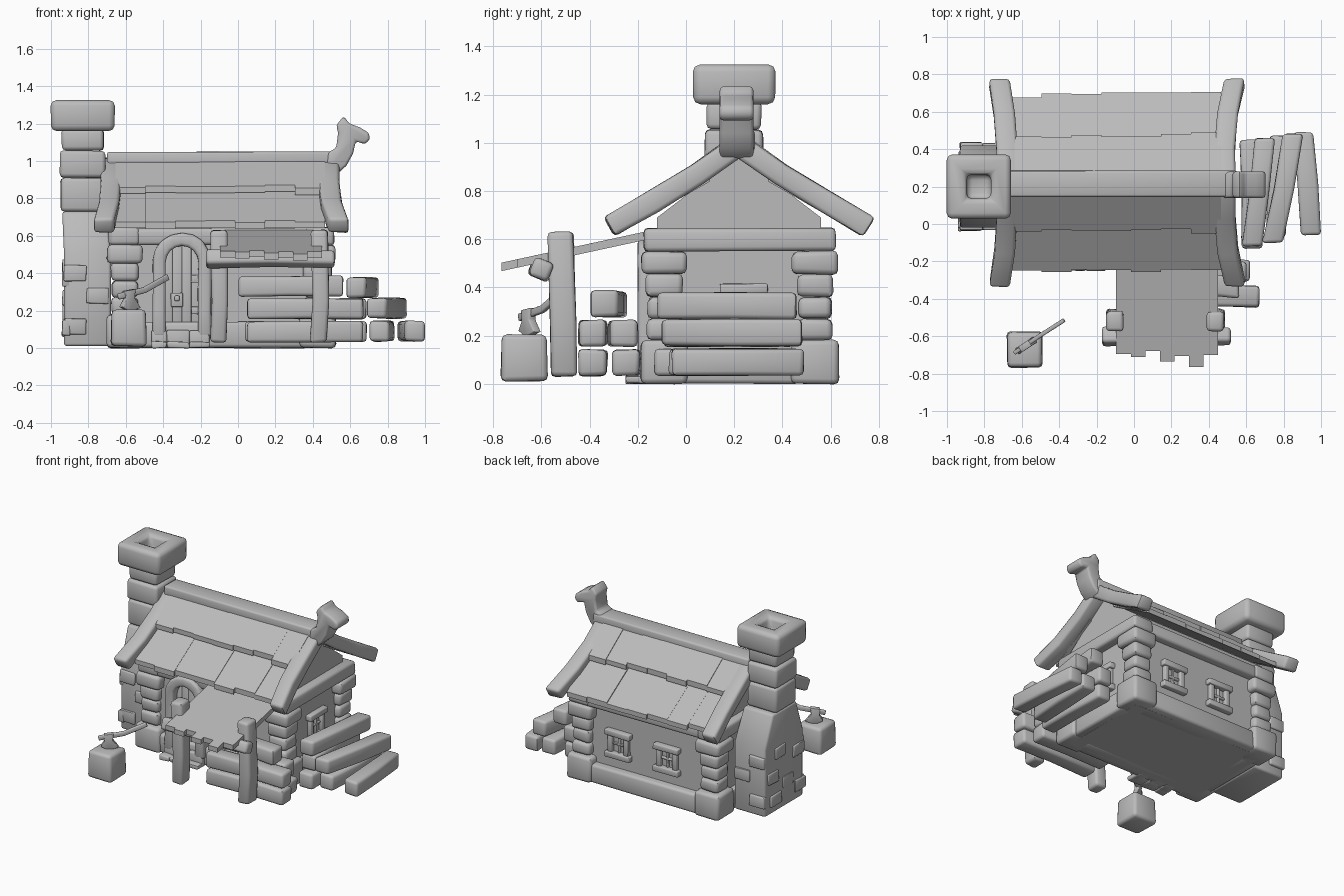
import bpy, bmesh, math, random
from mathutils import Vector

random.seed(4)
MID = 0.22                      # y of the ridge, the house mirrors about it
grey = bpy.data.materials.new("plain_grey")
grey.diffuse_color = (0.5, 0.5, 0.5, 1)


def loft(name, rings, bevel=0.015, jitter=0.0):
    """Skin closed rings of points, cap both ends, round the sharp edges."""
    bm = bmesh.new()
    vr = [[bm.verts.new(Vector(p) + Vector([random.uniform(-jitter, jitter) for _ in range(3)]))
           for p in r] for r in rings]
    n = len(vr[0])
    for a, b in zip(vr, vr[1:]):
        for i in range(n):
            bm.faces.new((a[i], a[(i + 1) % n], b[(i + 1) % n], b[i]))
    bm.faces.new(vr[0][::-1])
    bm.faces.new(vr[-1])
    bmesh.ops.recalc_face_normals(bm, faces=bm.faces)
    if bevel:
        edges = [e for e in bm.edges if e.calc_face_angle(0) > 0.4]
        bmesh.ops.bevel(bm, geom=edges, offset=bevel, segments=2, profile=0.5,
                        affect='EDGES', clamp_overlap=True)
    me = bpy.data.meshes.new(name)
    bm.to_mesh(me)
    bm.free()
    for p in me.polygons:
        p.use_smooth = True
    me.set_sharp_from_angle(angle=math.radians(48))
    me.materials.append(grey)
    ob = bpy.data.objects.new(name, me)
    bpy.context.collection.objects.link(ob)
    return ob


def rect(x0, x1, y0, y1, z):
    return [(x0, y0, z), (x1, y0, z), (x1, y1, z), (x0, y1, z)]


def block(name, x0, x1, y0, y1, z0, z1, bevel=0.018, jitter=0.004):
    return loft(name, [rect(x0, x1, y0, y1, z0), rect(x0, x1, y0, y1, z1)], bevel, jitter)


def beam(name, pts, w, h, side, bevel=0.018, jitter=0.004):
    """Sweep a w x h rectangle along points; w lies along the side vector."""
    pts = [Vector(p) for p in pts]
    s = Vector(side).normalized()
    rings = []
    for i, p in enumerate(pts):
        t = (pts[min(i + 1, len(pts) - 1)] - pts[max(i - 1, 0)]).normalized()
        u = t.cross(s).normalized()
        rings.append([p + s * a * w / 2 + u * b * h / 2
                      for a, b in ((-1, -1), (1, -1), (1, 1), (-1, 1))])
    return loft(name, rings, bevel, jitter)


def prism_x(name, prof, x0, x1, bevel=0.0):
    return loft(name, [[(x, y, z) for y, z in prof] for x in (x0, x1)], bevel)


# House body with gables
prism_x("house_walls", [(-0.12, 0.0), (-0.12, 0.69), (MID, 0.95), (0.56, 0.69), (0.56, 0.0)],
        -0.63, 0.45)

# Corner stone stacks
for cx in (-0.605, 0.425):
    for cy in (-0.09, 0.535):
        for z0, z1, r in ((0.0, 0.18, 0.098), (0.18, 0.27, 0.072), (0.27, 0.36, 0.07),
                          (0.36, 0.455, 0.075), (0.455, 0.55, 0.096)):
            block("corner_stone", cx - r, cx + r, cy - r, cy + r, z0, z1, 0.022)

# Sill beams and top beams
for y in (-0.1, 0.545):
    block("long_top_beam", -0.69, 0.51, y - 0.07, y + 0.07, 0.55, 0.64)
    block("long_sill", -0.55, 0.37, y - 0.07, y + 0.07, 0.0, 0.14)
for x in (-0.605, 0.435):
    block("side_top_beam", x - 0.08, x + 0.08, -0.175, 0.62, 0.55, 0.645)
    block("side_sill", x - 0.07, x + 0.07, -0.03, 0.47, 0.0, 0.14)

# Shingle rows, front and back
N = 7
for flip in (False, True):
    for row, (ya, za, yb, zb) in (("lower", (0.10, 0.90, -0.25, 0.675)),
                                  ("upper", (0.20, 1.035, -0.035, 0.865))):
        for i in range(N):
            d = random.uniform(-0.018, 0.015)
            k = (za - zb) / (ya - yb)
            e = random.uniform(-0.004, 0.004)
            prof = [(ya, za + e), (yb + d, zb + d * k + e),
                    (yb + d, zb + d * k - 0.035), (ya, za - 0.06)]
            if flip:
                prof = [(2 * MID - y, z) for y, z in prof]
            w = 1.12 / N
            prism_x(row + "_shingle", prof, -0.655 + i * w, -0.655 + (i + 1) * w)

# Barge boards
for x0, out, spread in ((0.485, 1, 1.0), (-0.68, -1, 0.75)):
    for flip in (False, True):
        pts = [(x0 + out * o * spread, 2 * MID - y if flip else y, z)
               for y, z, o in ((0.215, 0.985, 0), (0.05, 0.87, 0),
                               (-0.14, 0.755, 0.015), (-0.32, 0.65, 0.052))]
        beam("barge_board", pts, 0.11, 0.09, (1, 0, 0))

# Ridge beam with carved animal head
block("ridge_beam", -0.70, 0.55, 0.145, 0.285, 0.965, 1.05, 0.012, 0.002)
head = [(0.47, 0.95), (0.48, 1.045), (0.525, 1.07), (0.535, 1.15), (0.525, 1.19), (0.565, 1.24),
        (0.595, 1.20), (0.65, 1.18), (0.70, 1.15), (0.705, 1.115), (0.68, 1.09),
        (0.63, 1.105), (0.615, 1.04), (0.58, 0.975), (0.53, 0.93)]
loft("ridge_head", [[(x, y, z) for x, z in head] for y in (0.14, 0.28)], 0.014)

# Chimney base, stack, hollow cap and raised bricks
loft("chimney_base", [rect(-0.93, -0.68, -0.02, 0.42, 0.01), rect(-0.93, -0.68, -0.02, 0.42, 0.50),
                      rect(-0.94, -0.70, 0.07, 0.34, 0.73)], 0.015)
for z0, z1, r in ((0.73, 0.91, 0.12), (0.91, 1.055, 0.122), (1.055, 1.17, 0.113)):
    block("chimney_stone", -0.83 - r, -0.83 + r, 0.2 - r, 0.2 + r, z0, z1, 0.02)
loft("chimney_cap", [rect(-0.83 - r, -0.83 + r, 0.2 - r, 0.2 + r, z) for r, z in
                     ((0.17, 1.16), (0.172, 1.325), (0.065, 1.325), (0.065, 1.22))], 0.03)
for y, z in ((0.02, 0.11), (0.30, 0.10), (0.16, 0.19), (0.33, 0.27), (0.04, 0.37), (0.25, 0.43)):
    block("chimney_brick", -0.94, -0.90, y - 0.06, y + 0.06, z - 0.042, z + 0.042, 0.008)
for x, z in ((-0.87, 0.115), (-0.75, 0.28), (-0.87, 0.40)):
    for y in (-0.01, 0.41):
        block("chimney_brick", x - 0.06, x + 0.06, y - 0.025, y + 0.025, z - 0.042, z + 0.042, 0.008)


# Windows: u runs along the wall, the frame straddles the wall plane
def window(c, axis):
    def bar(name, u, z, hu, hz, d):
        hx, hy = (hu, d) if axis == 'x' else (d, hu)
        x, y = (c[0] + u, c[1]) if axis == 'x' else (c[0], c[1] + u)
        block(name, x - hx, x + hx, y - hy, y + hy, c[2] + z - hz, c[2] + z + hz, 0.006, 0.002)
    bar("window_lintel", 0, 0.08, 0.1, 0.02, 0.04)
    bar("window_sill", 0, -0.08, 0.1, 0.02, 0.04)
    for s in (-1, 1):
        bar("window_jamb", s * 0.065, 0, 0.018, 0.065, 0.028)
    bar("window_mullion", 0, 0, 0.009, 0.065, 0.014)
    bar("window_crossbar", 0, 0, 0.05, 0.009, 0.014)


window((0.14, 0.56, 0.315), 'x')
window((-0.25, 0.56, 0.315), 'x')
window((0.45, 0.24, 0.315), 'y')

# Arched door, its frame, fittings and step stones
CX, CZ, R = -0.30, 0.46, 0.122
arch = [(CX - R, -0.15, z) for z in (0.06, 0.2, 0.34)]
arch += [(CX - R * math.cos(a * math.pi / 8), -0.15, CZ + R * math.sin(a * math.pi / 8))
         for a in range(9)]
arch += [(CX + R, -0.15, z) for z in (0.34, 0.2, 0.06)]
beam("door_frame", arch, 0.10, 0.07, (0, 1, 0), 0.016, 0.003)
for i in range(4):
    x = CX - 0.1 + i * 0.05
    top = CZ + math.sqrt(0.12 ** 2 - (x + 0.025 - CX) ** 2)
    block("door_plank", x, x + 0.05, -0.145, -0.11, 0.08, top, 0.005, 0.001)
block("door_lock", -0.36, -0.295, -0.157, -0.14, 0.22, 0.295, 0.004, 0.001)
block("door_knob", -0.34, -0.312, -0.18, -0.15, 0.25, 0.28, 0.008, 0)
for z in (0.20, 0.37):
    block("door_hinge", -0.25, -0.19, -0.157, -0.14, z - 0.02, z + 0.02, 0.004, 0.002)
for x0, x1 in ((-0.46, -0.38), (-0.38, -0.26), (-0.26, -0.15)):
    block("step_stone", x0, x1, -0.20, -0.10, 0.0, 0.095, 0.01)
    block("step_slab", x0, x1, -0.25, -0.15, 0.0, 0.035, 0.008)

# Porch awning, cross beam and posts
ends = (-0.695, -0.71, -0.68, -0.735, -0.705, -0.765, -0.70)
for i, y in enumerate(ends):
    z = 0.635 + (y + 0.15) * 0.215
    w = 0.545 / len(ends)
    prism_x("awning_plank", [(-0.13, 0.64), (y, z), (y, z - 0.035), (-0.13, 0.605)],
            -0.095 + i * w, -0.095 + (i + 1) * w)
beam("awning_beam", [(-0.17, -0.60, 0.475), (0.17, -0.60, 0.48), (0.52, -0.60, 0.475)],
     0.09, 0.085, (0, 0.93, -0.35))
for x in (-0.102, 0.435):
    beam("awning_post", [(x - 0.005, -0.505, 0.03), (x + 0.006, -0.51, 0.25), (x, -0.52, 0.63)],
         0.09, 0.105, (1, 0, 0))

# Log pile in front, running along x
for x0, x1, ya, yb, z in ((0.0, 0.56, -0.30, -0.34, 0.33), (0.05, 0.67, -0.39, -0.39, 0.21),
                          (0.12, 0.60, -0.27, -0.26, 0.21), (0.05, 0.67, -0.39, -0.39, 0.087),
                          (0.04, 0.62, -0.25, -0.25, 0.087)):
    beam("front_log", [(x0, ya, z), ((x0 + x1) / 2, (ya + yb) / 2 + 0.008, z), (x1, yb, z)],
         0.113, 0.11, (0, 1, 0))

# Log pile at the side, running along y
for xa, ya, xb, yb, z in ((0.63, -0.12, 0.70, 0.46, 0.322), (0.63, -0.09, 0.62, 0.45, 0.21),
                          (0.74, -0.10, 0.85, 0.48, 0.213), (0.63, -0.13, 0.62, 0.44, 0.09),
                          (0.755, -0.07, 0.78, 0.47, 0.09), (0.945, -0.06, 0.905, 0.49, 0.09)):
    beam("side_log", [(xa, ya, z), ((xa + xb) / 2 + 0.006, (ya + yb) / 2, z), (xb, yb, z)],
         0.108, 0.11, (1, 0, 0))

# Chopping block and axe
loft("chopping_block", [rect(-0.68, -0.49, -0.77, -0.575, 0.01),
                        rect(-0.675, -0.495, -0.765, -0.58, 0.205)], 0.022, 0.003)
beam("axe_handle", [(-0.64, -0.69, 0.275), (-0.50, -0.595, 0.31), (-0.375, -0.515, 0.38)],
     0.022, 0.032, (-0.55, 0.83, 0), 0.006, 0)
blade = [(-0.03, 0.305), (0.035, 0.315), (0.03, 0.265), (0.07, 0.215), (0.0, 0.195), (-0.05, 0.22),
         (-0.025, 0.26)]
loft("axe_head", [[(-0.585 + 0.83 * s - 0.55 * t, -0.655 + 0.55 * s + 0.83 * t, z)
                   for s, z in blade] for t in (-0.018, 0.018)], 0.004)
